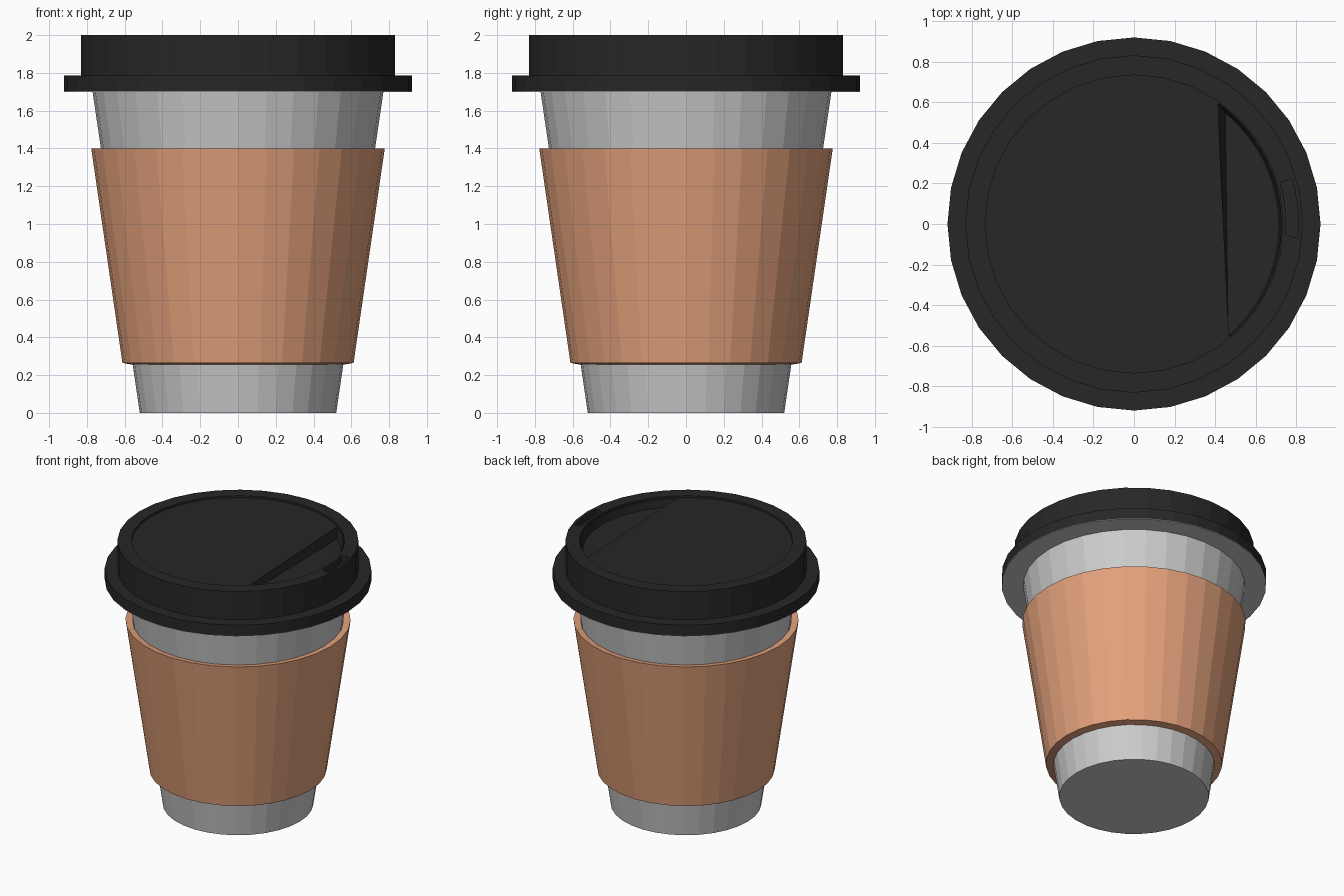
import bpy, bmesh
from math import sin, cos, radians, pi

if "Cube" in bpy.data.objects:
    bpy.data.objects.remove(bpy.data.objects["Cube"])

SIDES = 32


def material(name, rgb):
    m = bpy.data.materials.new(name)
    m.diffuse_color = (*rgb, 1)
    m.use_nodes = True
    m.node_tree.nodes["Principled BSDF"].inputs["Base Color"].default_value = m.diffuse_color
    return m


def finish(name, bm, mat=None):
    bmesh.ops.recalc_face_normals(bm, faces=bm.faces)
    me = bpy.data.meshes.new(name)
    bm.to_mesh(me)
    bm.free()
    ob = bpy.data.objects.new(name, me)
    bpy.context.collection.objects.link(ob)
    if mat:
        me.materials.append(mat)
    return ob


def lathe(name, profile, mat=None, closed=False):
    """Revolve (radius, z) points; open profiles are capped at both ends."""
    bm = bmesh.new()
    rings = [[bm.verts.new((r * cos(2 * pi * i / SIDES), r * sin(2 * pi * i / SIDES), z))
              for i in range(SIDES)] for r, z in profile]
    pairs = list(zip(rings, rings[1:]))
    if closed:
        pairs.append((rings[-1], rings[0]))
    else:
        bm.faces.new(rings[0])
        bm.faces.new(rings[-1])
    for a, b in pairs:
        for i in range(SIDES):
            j = (i + 1) % SIDES
            bm.faces.new((a[i], a[j], b[j], b[i]))
    return finish(name, bm, mat)


def prism(name, low, high, z0, z1, mat=None):
    """Solid between two outlines with matching points."""
    bm = bmesh.new()
    a = [bm.verts.new((x, y, z0)) for x, y in low]
    b = [bm.verts.new((x, y, z1)) for x, y in high]
    bm.faces.new(a)
    bm.faces.new(b)
    for i in range(len(a)):
        j = (i + 1) % len(a)
        bm.faces.new((a[i], a[j], b[j], b[i]))
    return finish(name, bm, mat)


def arc(r, a0, a1, n, cx=0, cy=0):
    angles = [radians(a0 + (a1 - a0) * i / n) for i in range(n + 1)]
    return [(cx + r * cos(a), cy + r * sin(a)) for a in angles]


def cut(target, cutter):
    mod = target.modifiers.new("cut", 'BOOLEAN')
    mod.operation = 'DIFFERENCE'
    mod.solver = 'EXACT'
    mod.object = cutter
    bpy.context.view_layer.objects.active = target
    bpy.ops.object.modifier_apply(modifier=mod.name)
    bpy.data.objects.remove(cutter)


black = material("lid_black", (0.02, 0.02, 0.02))
brown = material("cardboard", (0.77, 0.36, 0.2))

# Tapered cup with a flange that closes the underside of the lid
lathe("cup", [(0.52, 0), (0.77, 1.7), (0.92, 1.7), (0.92, 1.704)])

# Cardboard sleeve with wall thickness
lathe("sleeve", [(0.612, 0.265), (0.777, 1.4), (0.727, 1.392), (0.56, 0.255)],
      brown, closed=True)

# Lid with brim, raised rim and shallow top
lid = lathe("lid", [(0.92, 1.704), (0.92, 1.785), (0.832, 1.785), (0.832, 2.0),
                    (0.735, 2.0), (0.735, 1.985)], black)

# Sunken segment beside the drinking hole, with slightly sloping walls
cut(lid, prism("recess_cutter", arc(0.715, 51, -49.5, 24, 0, -0.008),
               arc(0.728, 55.5, -50, 24), 1.925, 1.99))

# Drinking hole in the rim
hole = arc(0.75, -4, 16, 6) + arc(0.81, 16, -5, 6)
cut(lid, prism("hole_cutter", hole, hole, 1.95, 2.05))
